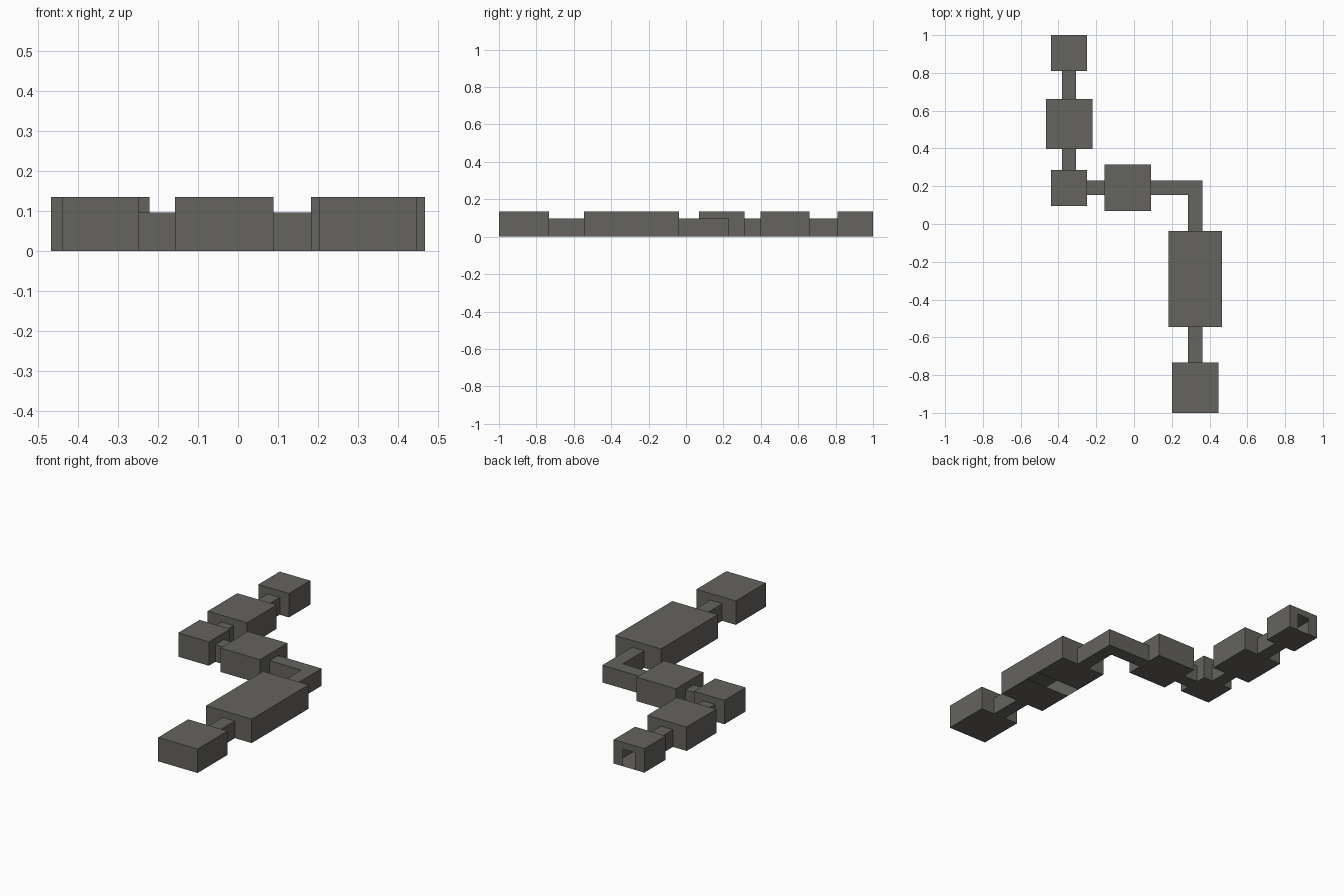
import bpy

if "Cube" in bpy.data.objects:
    bpy.data.objects.remove(bpy.data.objects["Cube"])

ROOM_H, PASS_H = 0.135, 0.097   # room and corridor heights
HALF = 0.0375                   # half corridor width
CX1, CX2, CY = -0.344, 0.3245, 0.192   # corridor centre lines

# Dark warm stone
stone = bpy.data.materials.new("dark_stone")
stone.diffuse_color = (0.128, 0.125, 0.112, 1)
stone.use_nodes = True
stone.node_tree.nodes["Principled BSDF"].inputs["Base Color"].default_value = stone.diffuse_color


def make(name, faces):
    verts, idx, polys = [], {}, []
    for f in faces:
        poly = []
        for v in f:
            key = tuple(round(c, 5) for c in v)
            if key not in idx:
                idx[key] = len(verts)
                verts.append(key)
            poly.append(idx[key])
        polys.append(poly)
    me = bpy.data.meshes.new(name)
    me.from_pydata(verts, [], polys)
    me.materials.append(stone)
    ob = bpy.data.objects.new(name, me)
    bpy.context.collection.objects.link(ob)
    return ob


def wall(a, b, h, door=None):
    """Thin wall from a to b (counter-clockwise plan), optional doorway centred on door."""
    pts = [(*a, 0)]
    if door is not None:
        ax = 0 if abs(b[0] - a[0]) > abs(b[1] - a[1]) else 1
        s = 1 if b[ax] > a[ax] else -1
        for off, z in ((-s, 0), (-s, PASS_H), (s, PASS_H), (s, 0)):
            p = list(a)
            p[ax] = door + off * HALF
            pts.append((*p, z))
    return pts + [(*b, 0), (*b, h), (*a, h)]


def room(name, x0, x1, y0, y1, front=None, right=None, back=None, left=None, pit=None):
    """Hollow room; pit is a y range where the floor is open."""
    c = [(x0, y0), (x1, y0), (x1, y1), (x0, y1)]
    faces = [wall(c[i], c[(i + 1) % 4], ROOM_H, d)
             for i, d in enumerate((front, right, back, left))]
    faces.append([(*p, ROOM_H) for p in c])
    strips = [(y0, pit[0]), (pit[1], y1)] if pit else [(y0, y1)]
    for a, b in strips:
        faces.append([(x0, a, 0), (x0, b, 0), (x1, b, 0), (x1, a, 0)])
    return make(name, faces)


def corridor(name, outline, open_edges):
    """Corridor tube over a counter-clockwise plan, open at the given edges."""
    n = len(outline)
    faces = [wall(outline[i], outline[(i + 1) % n], PASS_H)
             for i in range(n) if i not in open_edges]
    faces.append([(*p, PASS_H) for p in outline])
    faces.append([(*p, 0) for p in reversed(outline)])
    return make(name, faces)


def straight(name, x0, x1, y0, y1, open_edges):
    return corridor(name, [(x0, y0), (x1, y0), (x1, y1), (x0, y1)], open_edges)


# Rooms, from the entrance at the back to the end at the front
room("entrance_room", -0.44, -0.249, 0.81, 1.0, front=CX1, back=CX1)
room("second_room", -0.467, -0.221, 0.397, 0.661, front=CX1, back=CX1)
room("corner_room", -0.44, -0.249, 0.096, 0.286, right=CY, back=CX1)
room("middle_room", -0.157, 0.089, 0.069, 0.314, right=CY, left=CY)
room("great_hall", 0.183, 0.467, -0.545, -0.037, front=CX2, back=CX2, pit=(-0.335, -0.245))
room("end_room", 0.202, 0.448, -1.0, -0.733, back=CX2)

# Straight corridors
straight("back_corridor", CX1 - HALF, CX1 + HALF, 0.661, 0.81, (0, 2))
straight("second_corridor", CX1 - HALF, CX1 + HALF, 0.286, 0.397, (0, 2))
straight("cross_corridor", -0.249, -0.157, CY - HALF, CY + HALF, (1, 3))
straight("front_corridor", CX2 - HALF, CX2 + HALF, -0.733, -0.545, (0, 2))

# L-shaped corridor
corridor("bent_corridor", [
    (CX2 - HALF, -0.037), (CX2 + HALF, -0.037), (CX2 + HALF, CY + HALF),
    (0.089, CY + HALF), (0.089, CY - HALF), (CX2 - HALF, CY - HALF)], (0, 3))
